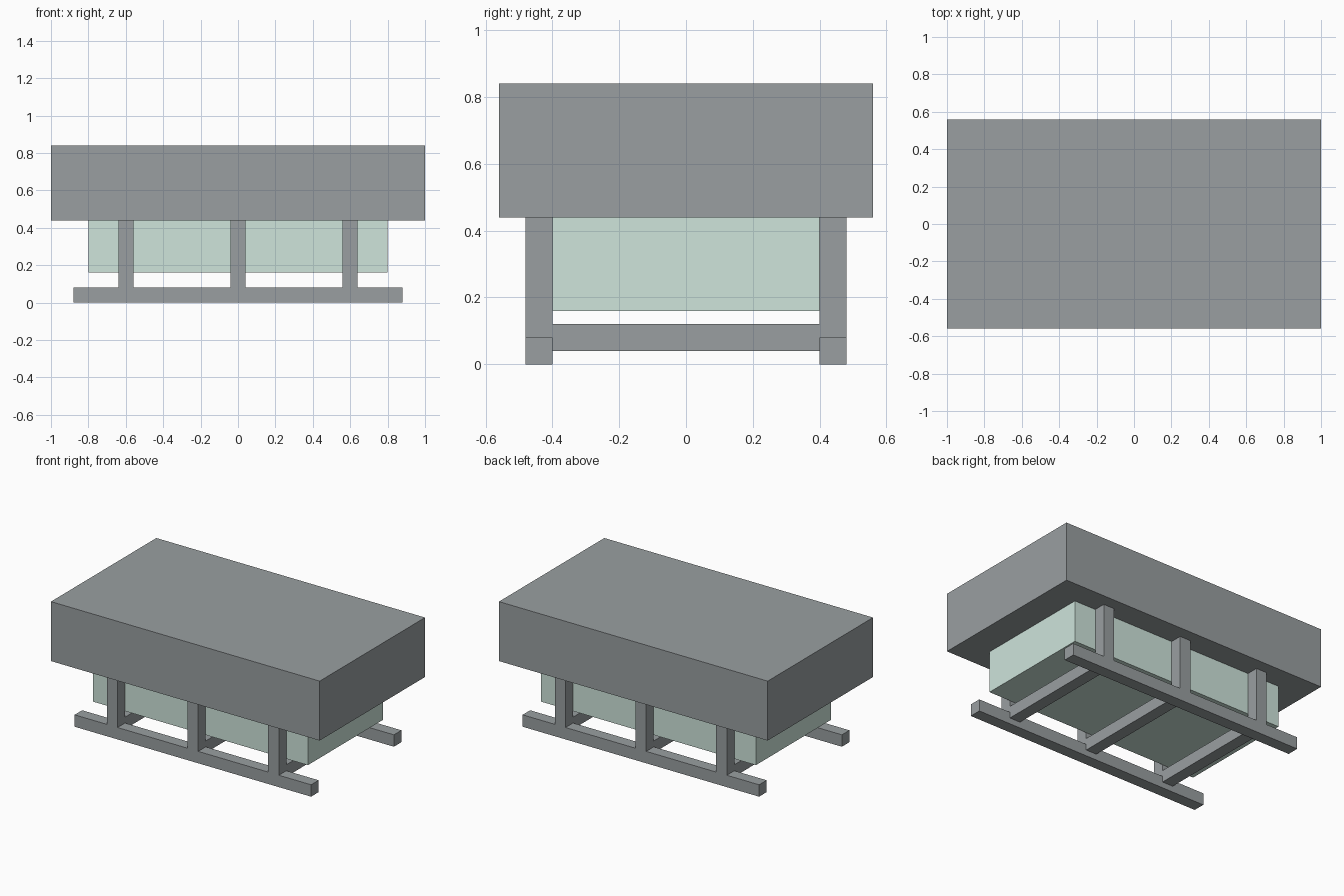
import bpy

if "Cube" in bpy.data.objects:
    bpy.data.objects.remove(bpy.data.objects["Cube"])


def material(name, color):
    mat = bpy.data.materials.new(name)
    mat.diffuse_color = (*color, 1)
    mat.use_nodes = True
    mat.node_tree.nodes["Principled BSDF"].inputs["Base Color"].default_value = mat.diffuse_color
    return mat


dark_grey = material("dark_grey", (0.32, 0.347, 0.356))
pale_green = material("pale_green", (0.62, 0.78, 0.71))


def box(name, x, y, z, mat=dark_grey):
    """Axis-aligned box from (min, max) ranges."""
    spans = (x, y, z)
    bpy.ops.mesh.primitive_cube_add(size=1, location=[(a + b) / 2 for a, b in spans])
    ob = bpy.context.object
    ob.name = name
    ob.scale = [b - a for a, b in spans]
    bpy.ops.object.transform_apply(location=False, rotation=False, scale=True)
    ob.data.materials.append(mat)
    return ob


# Thick upper slab
box("top_slab", (-1, 1), (-0.56, 0.56), (0.44, 0.84))

# Pale block hanging beneath the slab
box("lower_block", (-0.8, 0.8), (-0.4, 0.4), (0.16, 0.44), pale_green)

# Ground skids and upright posts on both sides
for side, y in (("front", (-0.48, -0.4)), ("back", (0.4, 0.48))):
    box(f"{side}_skid", (-0.88, 0.88), y, (0, 0.08))
    for i, x in enumerate((-0.6, 0, 0.6), 1):
        box(f"{side}_post_{i}", (x - 0.04, x + 0.04), y, (0.08, 0.44))

# Cross bars joining the two sides
for i, x in enumerate((-0.6, 0, 0.6), 1):
    box(f"cross_bar_{i}", (x - 0.04, x + 0.04), (-0.4, 0.4), (0.04, 0.12))
